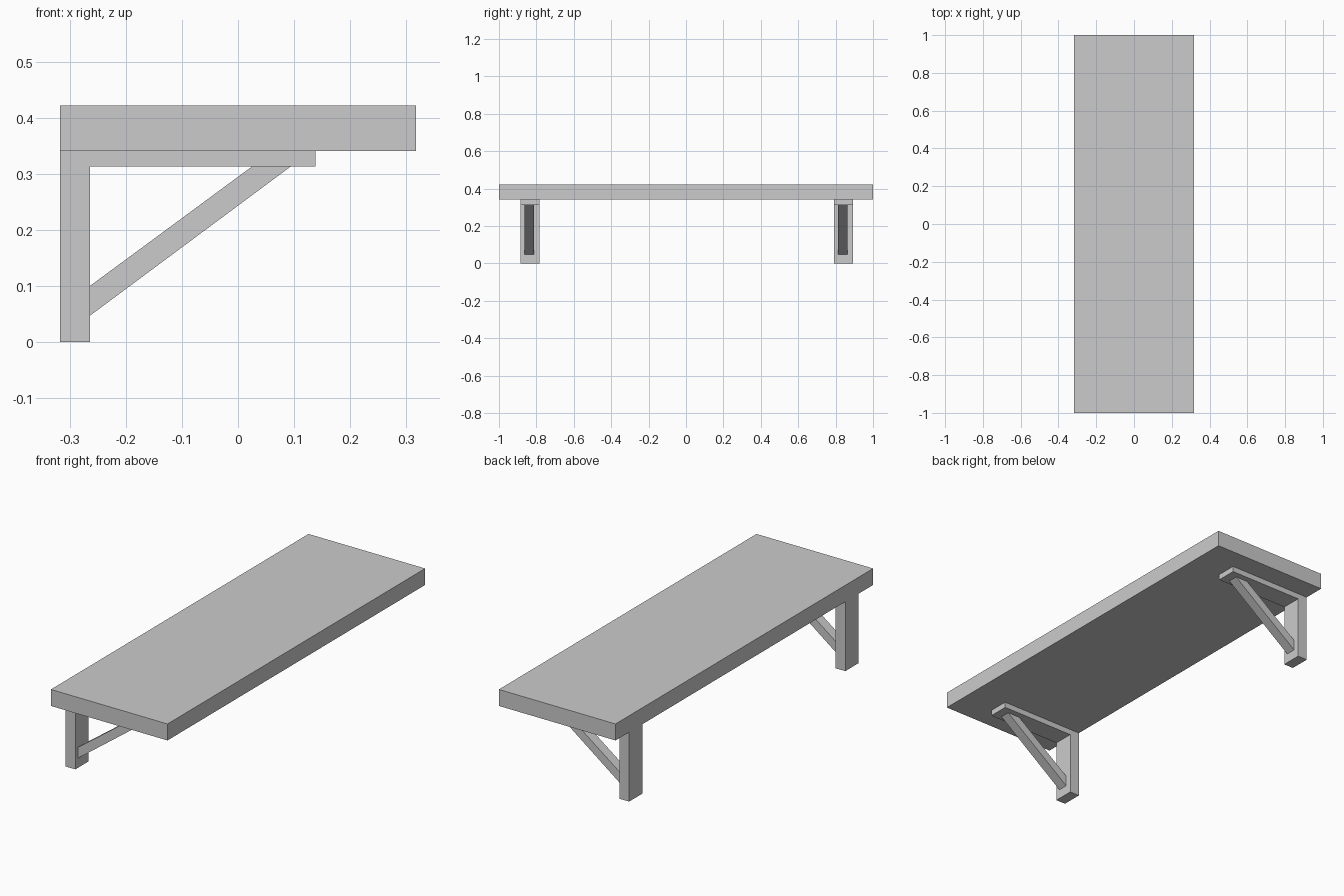
import bpy
import bmesh

if "Cube" in bpy.data.objects:
    bpy.data.objects.remove(bpy.data.objects["Cube"])


def prism(name, profile, y0, y1):
    """Extrude an x-z profile from y0 to y1."""
    bm = bmesh.new()
    face = bm.faces.new([bm.verts.new((x, y0, z)) for x, z in profile])
    ext = bmesh.ops.extrude_face_region(bm, geom=[face])
    verts = [g for g in ext["geom"] if isinstance(g, bmesh.types.BMVert)]
    bmesh.ops.translate(bm, verts=verts, vec=(0, y1 - y0, 0))
    bmesh.ops.recalc_face_normals(bm, faces=bm.faces)
    mesh = bpy.data.meshes.new(name)
    bm.to_mesh(mesh)
    bm.free()
    obj = bpy.data.objects.new(name, mesh)
    bpy.context.collection.objects.link(obj)
    return obj


BACK, FRONT = -0.317, 0.317
SHELF_Z, TOP_Z, ARM_Z, POST_X = 0.341, 0.422, 0.313, -0.264

# Shelf board
prism("shelf_board", [(BACK, SHELF_Z), (FRONT, SHELF_Z), (FRONT, TOP_Z), (BACK, TOP_Z)], -1, 1)

# L-shaped bracket (post and arm) and diagonal brace profiles
bracket = [(BACK, 0), (POST_X, 0), (POST_X, ARM_Z), (0.138, ARM_Z), (0.138, SHELF_Z), (BACK, SHELF_Z)]
brace = [(POST_X, 0.047), (0.094, ARM_Z), (0.025, ARM_Z), (POST_X, 0.100)]

# One bracket with brace near each end
for side, y in (("near", -0.835), ("far", 0.843)):
    prism(f"{side}_bracket", bracket, y - 0.051, y + 0.051)
    prism(f"{side}_brace", brace, y - 0.029, y + 0.021)
